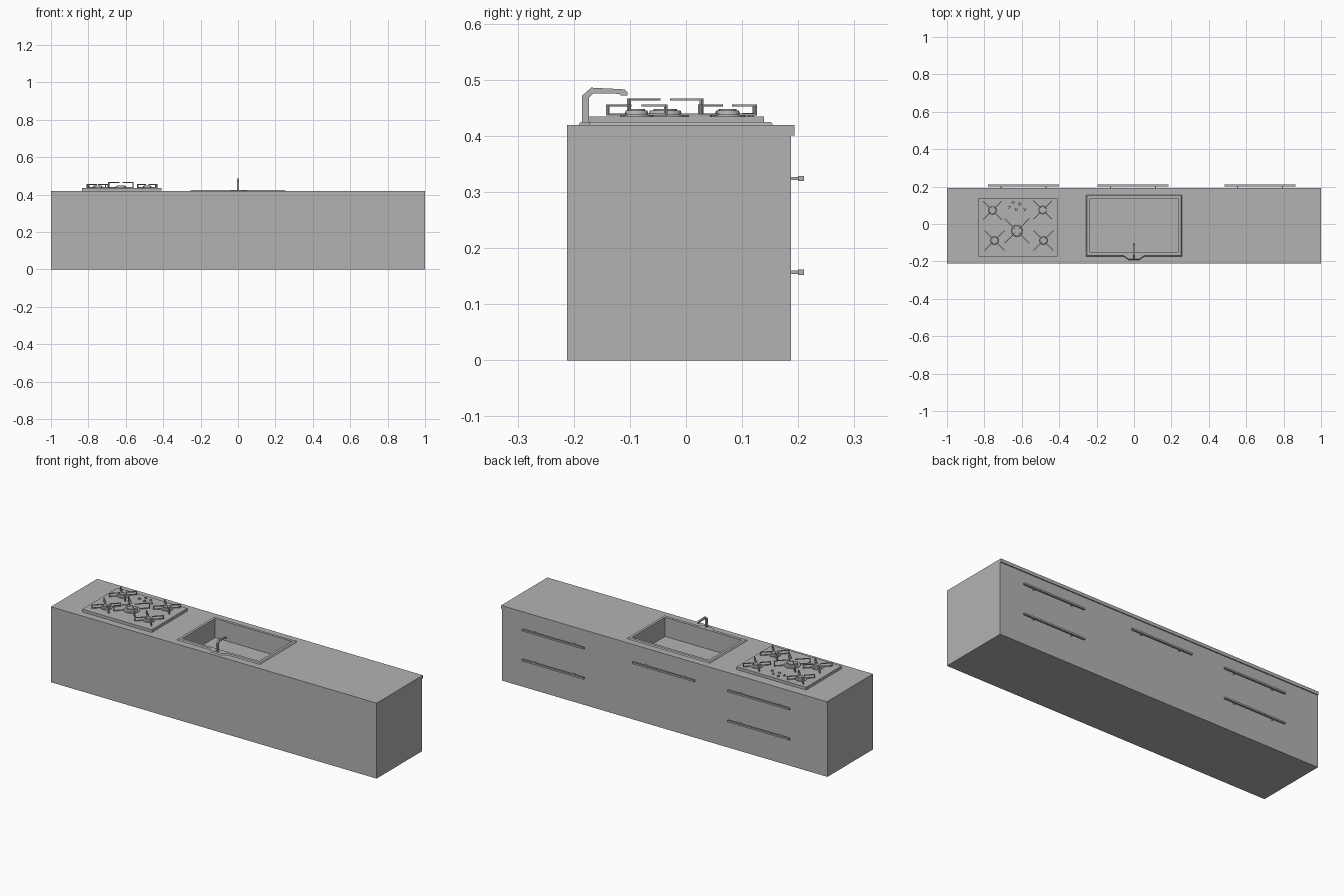
import bpy, bmesh, math
from mathutils import Matrix, Vector

if "Cube" in bpy.data.objects:
    bpy.data.objects.remove(bpy.data.objects["Cube"])

grey = bpy.data.materials.new("plain_grey")
grey.diffuse_color = (0.45, 0.45, 0.45, 1)
grey.use_nodes = True
grey.node_tree.nodes["Principled BSDF"].inputs["Base Color"].default_value = grey.diffuse_color


def finish(name, bm):
    bmesh.ops.recalc_face_normals(bm, faces=bm.faces[:])
    me = bpy.data.meshes.new(name)
    bm.to_mesh(me)
    bm.free()
    me.materials.append(grey)
    ob = bpy.data.objects.new(name, me)
    bpy.context.collection.objects.link(ob)
    return ob


def add_box(bm, lo, hi):
    lo, hi = Vector(lo), Vector(hi)
    m = Matrix.Translation((lo + hi) / 2) @ Matrix.Diagonal((*(hi - lo), 1))
    bmesh.ops.create_cube(bm, size=1, matrix=m)


def add_disc(bm, x, y, z0, z1, r, r2=None, n=24):
    bmesh.ops.create_cone(bm, cap_ends=True, segments=n, radius1=r,
                          radius2=r if r2 is None else r2, depth=z1 - z0,
                          matrix=Matrix.Translation((x, y, (z0 + z1) / 2)))


def add_prism(bm, pts, offset):
    """Extrude a closed outline of 3D points by an offset; returns the moved face."""
    f = bm.faces.new([bm.verts.new(p) for p in pts])
    ext = bmesh.ops.extrude_face_region(bm, geom=[f], use_keep_orig=True)["geom"]
    verts = [v for v in ext if isinstance(v, bmesh.types.BMVert)]
    bmesh.ops.translate(bm, vec=offset, verts=verts)
    return verts


def cut(ob, cutter):
    mod = ob.modifiers.new("basin_cut", "BOOLEAN")
    mod.operation, mod.solver, mod.object = "DIFFERENCE", "EXACT", cutter
    bpy.context.view_layer.update()
    deps = bpy.context.evaluated_depsgraph_get()
    me = bpy.data.meshes.new_from_object(ob.evaluated_get(deps))
    ob.modifiers.clear()
    ob.data = me


# cabinet with overhanging worktop lip along the drawer side
bm = bmesh.new()
profile = [(-0.2125, 0), (0.1875, 0), (0.1875, 0.401), (0.193, 0.401),
           (0.193, 0.419), (-0.2125, 0.419)]
add_prism(bm, [(-1, y, z) for y, z in profile], (2, 0, 0))
cabinet = finish("cabinet", bm)

# sink rim with a bulge for the tap and a sloped edge
bm = bmesh.new()
outline = [(-0.257, 0.157), (-0.257, -0.175), (-0.055, -0.175), (-0.03, -0.194),
           (0.03, -0.194), (0.055, -0.175), (0.257, -0.175), (0.257, 0.157)]
top = add_prism(bm, [(x, y, 0.417) for x, y in outline], (0, 0, 0.008))
for v in top:
    v.co.x *= 0.975
    v.co.y = -0.009 + (v.co.y + 0.009) * 0.965
rim = finish("sink_rim", bm)

# basin opening
bm = bmesh.new()
add_box(bm, (-0.236, -0.153, 0.319), (0.236, 0.136, 0.5))
cutter = finish("basin_cutter", bm)
cutter.hide_render = True
cut(cabinet, cutter)
cut(rim, cutter)
bpy.data.objects.remove(cutter)

# tap
bm = bmesh.new()
tap = [(-0.185, 0.42), (-0.185, 0.472), (-0.169, 0.486), (-0.11, 0.483),
       (-0.104, 0.478), (-0.104, 0.472), (-0.116, 0.472), (-0.119, 0.475),
       (-0.165, 0.476), (-0.173, 0.468), (-0.173, 0.42)]
add_prism(bm, [(-0.005, y, z) for y, z in tap], (0.01, 0, 0))
finish("tap", bm)

# drawer handles: bar on two posts
bm = bmesh.new()
for cx, heights in ((-0.59, (0.157, 0.324)), (-0.005, (0.324,)), (0.673, (0.157, 0.324))):
    for z in heights:
        add_box(bm, (cx - 0.19, 0.2, z - 0.0045), (cx + 0.19, 0.21, z + 0.0045))
        for px in (cx - 0.12, cx + 0.12):
            add_box(bm, (px - 0.003, 0.186, z - 0.003), (px + 0.003, 0.201, z + 0.003))
finish("drawer_handles", bm)

# hob plate
bm = bmesh.new()
add_box(bm, (-0.835, -0.173, 0.418), (-0.408, 0.139, 0.4345))
finish("hob_plate", bm)

# burners and pan supports: x, y, half extent, top height, burner radius
hobs = [(-0.757, 0.073, 0.05, 0.456, 0.03), (-0.488, 0.075, 0.05, 0.456, 0.03),
        (-0.746, -0.088, 0.053, 0.456, 0.03), (-0.484, -0.088, 0.053, 0.456, 0.03),
        (-0.626, -0.037, 0.066, 0.467, 0.042)]
burners, grates = bmesh.new(), bmesh.new()
t = 0.004
for x, y, half, top_z, r in hobs:
    add_disc(burners, x, y, 0.434, 0.438, r)
    add_disc(burners, x, y, 0.438, 0.445, r * 0.72, r * 0.65)
    add_disc(burners, x, y, 0.445, 0.448, r * 0.5)
    R, inner = half * math.sqrt(2), 0.015
    arm = [(inner, top_z), (R, top_z), (R, 0.436), (r * 0.9, 0.436),
           (r * 0.9, 0.436 + t), (R - t, 0.436 + t), (R - t, top_z - t), (inner, top_z - t)]
    for k in range(4):
        a = math.radians(45 + 90 * k)
        d, n = Vector((math.cos(a), math.sin(a), 0)), Vector((-math.sin(a), math.cos(a), 0))
        pts = [Vector((x, y, z)) + d * u - n * 0.0025 for u, z in arm]
        add_prism(grates, pts, n * 0.005)
finish("burners", burners)
finish("pan_supports", grates)

# control knobs
bm = bmesh.new()
for x, y in ((-0.647, 0.114), (-0.668, 0.09), (-0.63, 0.08), (-0.61, 0.107), (-0.585, 0.08)):
    add_disc(bm, x, y, 0.434, 0.441, 0.007, 0.006, 16)
finish("control_knobs", bm)
